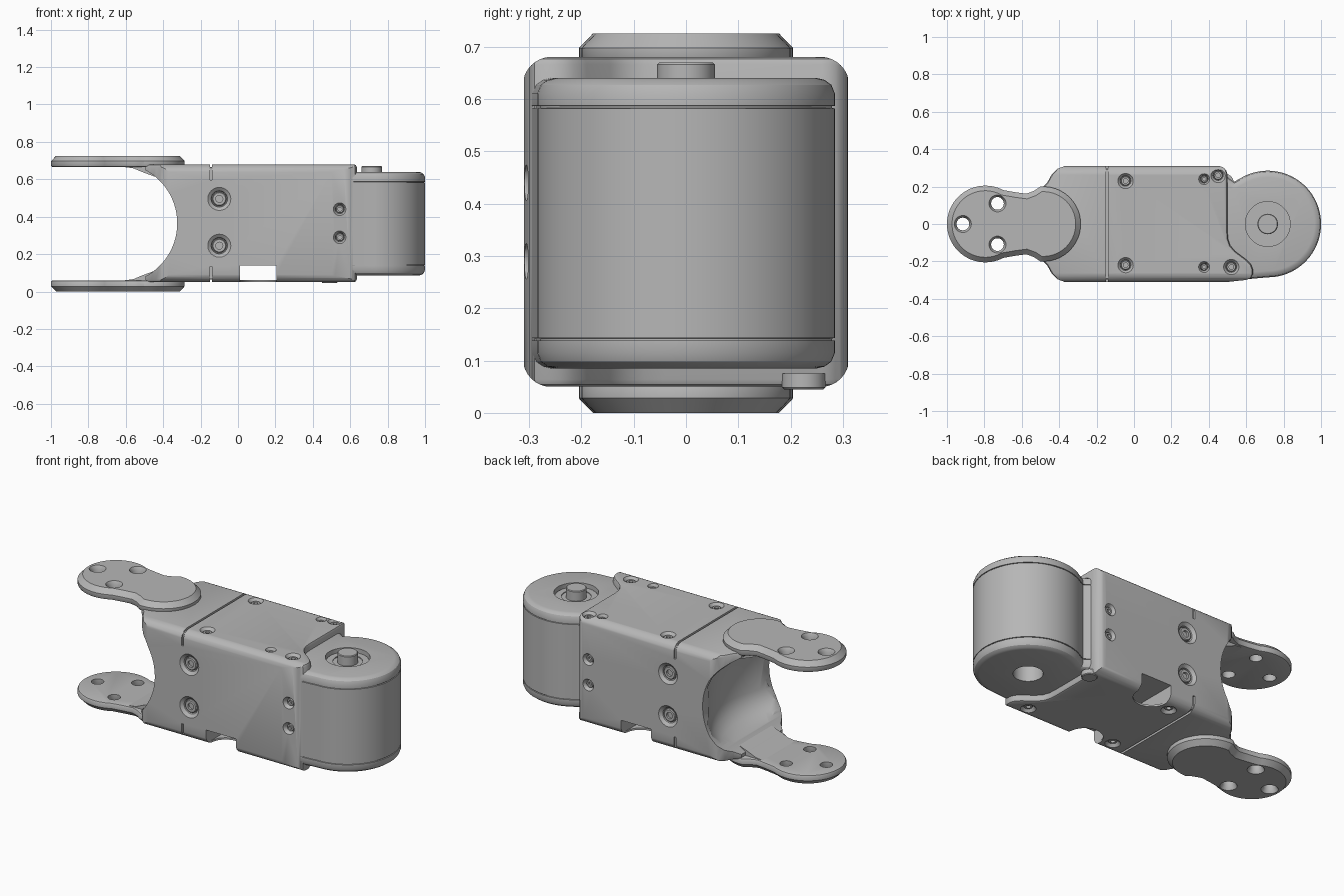
import bpy, bmesh
from math import sin, cos, radians, pi
from mathutils import Matrix, Vector

if "Cube" in bpy.data.objects:
    bpy.data.objects.remove(bpy.data.objects["Cube"])

grey = bpy.data.materials.new("satin_grey")
grey.use_nodes = True
grey.diffuse_color = (0.47, 0.47, 0.47, 1)
grey.node_tree.nodes["Principled BSDF"].inputs["Base Color"].default_value = (0.47, 0.47, 0.47, 1)


def arc(cx, cy, r, a, b, n):
    return [(cx + r * cos(radians(a + (b - a) * i / n)),
             cy + r * sin(radians(a + (b - a) * i / n))) for i in range(n + 1)]


def circle(r, n=32, c=(0, 0)):
    return arc(c[0], c[1], r, 0, 360, n)[:-1]


def rect(x0, x1, y0, y1):
    return [(x0, y0), (x1, y0), (x1, y1), (x0, y1)]


def inset(pts, d):
    """Move a counter-clockwise outline inward with mitred corners."""
    out = []
    for i, p in enumerate(pts):
        p = Vector(p)
        e1 = (p - Vector(pts[i - 1])).normalized()
        e2 = (Vector(pts[(i + 1) % len(pts)]) - p).normalized()
        n1, n2 = Vector((-e1.y, e1.x)), Vector((-e2.y, e2.x))
        out.append(p + (n1 + n2) * (d / max(0.3, 1 + n1.dot(n2))))
    return out


def loft(name, pts, layers, m=Matrix()):
    """Stack an outline through (height, inset) layers and cap it."""
    bm = bmesh.new()
    rings = [[bm.verts.new(m @ Vector((p[0], p[1], z))) for p in inset(pts, d)]
             for z, d in layers]
    n = len(pts)
    for a, b in zip(rings, rings[1:]):
        for i in range(n):
            j = (i + 1) % n
            bm.faces.new((a[i], a[j], b[j], b[i]))
    bm.faces.new(rings[0][::-1])
    bm.faces.new(rings[-1])
    bmesh.ops.recalc_face_normals(bm, faces=bm.faces)
    me = bpy.data.meshes.new(name)
    bm.to_mesh(me)
    bm.free()
    me.materials.append(grey)
    ob = bpy.data.objects.new(name, me)
    bpy.context.collection.objects.link(ob)
    return ob


def cut(targets, cutter, op='DIFFERENCE'):
    for t in targets:
        mod = t.modifiers.new("cut", 'BOOLEAN')
        mod.operation, mod.solver, mod.object = op, 'EXACT', cutter
        bpy.context.view_layer.objects.active = t
        bpy.ops.object.modifier_apply(modifier=mod.name)
    bpy.data.objects.remove(cutter)


def screw(targets, pos, turn, r):
    """Countersunk hole with a socket screw inside it."""
    m = Matrix.Translation(pos) @ Matrix.Rotation(radians(turn), 4, 'X')
    cut(targets, loft("cutter", circle(r, 24),
                      [(-.03, r * .35), (-.014, r * .3), (.001, 0), (.02, 0)], m))
    h = r * .6
    loft("screw", circle(h, 24), [(-.04, 0), (-.016, 0), (-.012, h * .12),
                                  (-.012, h * .5), (-.025, h * .5)], m)


# Main body: plan outline intersected with a rounded cross-section
bracket_side = [(-.37, .31), (-.41, .295), (-.44, .265), (-.465, .22), (-.495, .19)]
plan = [(x, -y) for x, y in bracket_side[::-1]]
plan += [(.5, -.31), (.6, -.299), (.625, -.29), (.635, -.27), (.635, -.24), (.625, -.215),
         (.6, -.19), (.54, -.145), (.515, -.115), (.503, -.08), (.5, -.04)]
plan += arc(.45, .26, .05, 0, 90, 6) + bracket_side
body = loft("main_body", plan, [(.05, .014), (.054, .005), (.064, 0),
                                (.666, 0), (.676, .005), (.68, .014)])
section = []
for k, (sy, sz) in enumerate([(1, -1), (1, 1), (-1, 1), (-1, -1)]):
    section += arc(sy * .257, .365 + sz * .2605, .055, -90 + 90 * k, 90 * k, 8)
along_x = Matrix(((0, 0, 1), (1, 0, 0), (0, 1, 0))).to_4x4()
cut([body], loft("cutter", section, [(-.7, 0), (.8, 0)], along_x), 'INTERSECT')

# Concave clearance in the fork end
cut([body], loft("cutter", circle(.323, 96), [(-.5, 0), (.5, 0)],
                 Matrix.Translation((-.648, 0, .365)) @ Matrix.Rotation(pi / 2, 4, 'X')))
cut([body], loft("cutter", circle(.53, 96, (-.79, 0)),
                 [(.125, .14), (.15, .07), (.19, .025), (.25, 0),
                  (.48, 0), (.54, .025), (.58, .07), (.605, .14)]))

# Cover seams on top and bottom, wrapping over the long edges
for z0, z1 in ((.667, .75), (0, .063)):
    cut([body], loft("cutter", rect(-.151, -.138, -.4, .4), [(z0, 0), (z1, 0)]))
for s in (-1, 1):
    for z0, z1 in ((.595, .74), (.01, .135)):
        y0, y1 = sorted((s * .298, s * .41))
        cut([body], loft("cutter", rect(-.1505, -.1385, y0, y1), [(z0, 0), (z1, 0)]))

# Cable slot through the underside, open at both sides
cut([body], loft("cutter", rect(.01, .205, -.4, .4), [(.061, 0), (.14, 0)]))
for s in (-1, 1):
    notch = arc(.1075, .27, .0965, 180, 360, 16) + [(.204, .42), (.011, .42)]
    cut([body], loft("cutter", notch, [(.0, 0), (.1, 0)], Matrix.Diagonal((1, s, 1, 1))))

# Rounded joint housing with shallow seams near both rims
housing = [(.3, -.25), (.5, -.305), (.6, -.2955)] + arc(.715, 0, .285, -90, 122, 56)
housing += [(.535, .226), (.512, .24), (.49, .26), (.3, .2)]
rim = [(.085, .035), (.0885, .02), (.098, .007), (.115, 0), (.138, 0), (.1385, .006),
       (.1425, .006), (.143, 0)]
joint = loft("joint_housing", housing, rim + [(.725 - z, d) for z, d in rim[::-1]])
cut([joint], loft("cutter", circle(.12, 48, (.715, 0)), [(.612, 0), (.7, 0)]))
cut([joint], loft("cutter", circle(.078, 40, (.715, 0)), [(0, 0), (.2, 0)]))
loft("joint_shaft", circle(.055, 32, (.715, 0)),
     [(.58, 0), (.666, 0), (.67, .004)])
loft("shaft_collar", circle(.115, 40, (.715, 0)), [(.59, 0), (.617, 0), (.617, .035), (.61, .035)])
loft("cover_boss", circle(.042, 28, (.49, .225)), [(.045, .004), (.049, 0), (.075, 0)])

# Screws on top, underside, front and back
for x, y, r in ((-.045, .23, .042), (-.045, -.22, .042), (.375, .24, .03),
                (.45, .26, .04), (.375, -.23, .03), (.52, -.23, .042)):
    screw([body], (x, y, .68), 0, r)
for x, y in ((-.045, .225), (-.045, -.225), (.52, -.23)):
    screw([body], (x, y, .05), 180, .042)
for turn, s, x_small, y_small in ((90, -1, .545, .305), (-90, 1, .42, .31)):
    for z in (.245, .495):
        screw([body], (-.1, s * .31, z), turn, .063)
    for z in (.29, .44):
        screw([body, joint], (x_small, s * y_small, z), turn, .035)

# Fork arms, one above and one mirrored below
half = arc(-.485, 0, .2, 0, 95, 24) + [(-.535, .177), (-.575, .162), (-.63, .169)]
half += arc(-.795, 0, .205, 62, 180, 28)
arm_plan = half + [(x, -y) for x, y in half[-2:0:-1]]
web = [(-.63, .668), (-.56, .659), (-.51, .638), (-.45, .616), (-.39, .6), (-.39, .69), (-.63, .69)]
along_y = Matrix(((1, 0, 0), (0, 0, -1), (0, 1, 0))).to_4x4()
flip = Matrix.Translation((0, 0, .725)) @ Matrix.Diagonal((1, 1, -1, 1))
for name, m in (("upper", Matrix()), ("lower", flip)):
    arm = loft(name + "_fork_arm", arm_plan,
               [(.665, .012), (.668, .004), (.675, 0), (.697, 0), (.725, .027)], m)
    for c in ((-.915, 0), (-.73, .11), (-.73, -.11)):
        cut([arm], loft("cutter", circle(.046, 28, c),
                        [(.6, .012), (.705, .012), (.726, 0), (.75, 0)], m))
    loft(name + "_arm_web", web, [(-.152, 0), (.152, 0)], m @ along_y)

# Smooth shading with crisp edges
bpy.ops.object.select_all(action='DESELECT')
for ob in bpy.context.collection.objects:
    if ob.type == 'MESH':
        ob.select_set(True)
        bpy.context.view_layer.objects.active = ob
bpy.ops.object.shade_smooth_by_angle(angle=radians(30))
